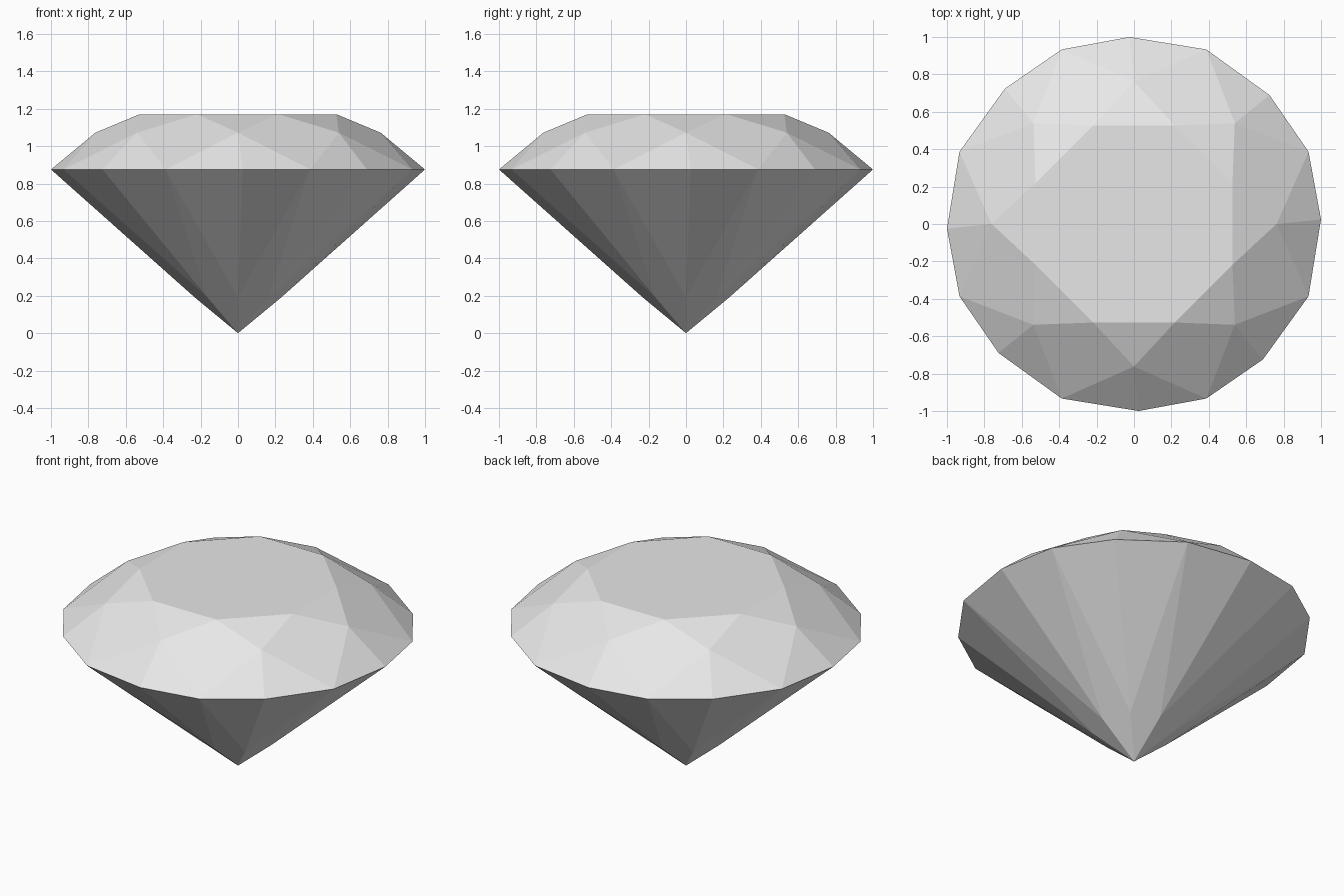
import bpy
import bmesh
from math import cos, sin, radians

# Remove the default cube only
cube = bpy.data.objects.get("Cube")
if cube:
    bpy.data.objects.remove(cube, do_unlink=True)

# One plain grey colour
grey = bpy.data.materials.new("light grey")
grey.use_nodes = True
colour = (0.8, 0.8, 0.8, 1)
grey.diffuse_color = colour
grey.node_tree.nodes["Principled BSDF"].inputs["Base Color"].default_value = colour

bm = bmesh.new()


def point(radius, degrees, z):
    a = radians(degrees)
    return bm.verts.new((radius * cos(a), radius * sin(a), z))


# Rings of corners, from the tip up to the flat table
tip = bm.verts.new((0, 0, 0))
lower = [point(0.23, 45 * i, 0.19) for i in range(8)]
girdle = [point(1.0 if i % 2 == 0 else 1.01,
                22.5 * i + 1.4 * cos(radians(90 * i)), 0.875)
          for i in range(16)]
upper = [point(0.762, 45 * i, 1.072) for i in range(8)]
table = [point(0.57, 45 * i + 22.5, 1.17) for i in range(8)]

# Flat table on top
bm.faces.new(table)

for i in range(8):
    n = (i + 1) % 8
    before, here, after = girdle[2 * i - 1], girdle[2 * i], girdle[2 * i + 1]
    # Crown: star triangle, kite and two girdle triangles
    bm.faces.new((table[i - 1], upper[i], table[i]))
    bm.faces.new((table[i], upper[i], after, upper[n]))
    bm.faces.new((upper[i], before, here))
    bm.faces.new((upper[i], here, after))
    # Pavilion: long kite and two girdle triangles
    bm.faces.new((tip, lower[n], after, lower[i]))
    bm.faces.new((lower[i], here, before))
    bm.faces.new((lower[i], after, here))

bmesh.ops.recalc_face_normals(bm, faces=bm.faces)
mesh = bpy.data.meshes.new("cut_gem")
bm.to_mesh(mesh)
bm.free()
mesh.materials.append(grey)
gem = bpy.data.objects.new("cut_gem", mesh)
bpy.context.scene.collection.objects.link(gem)
